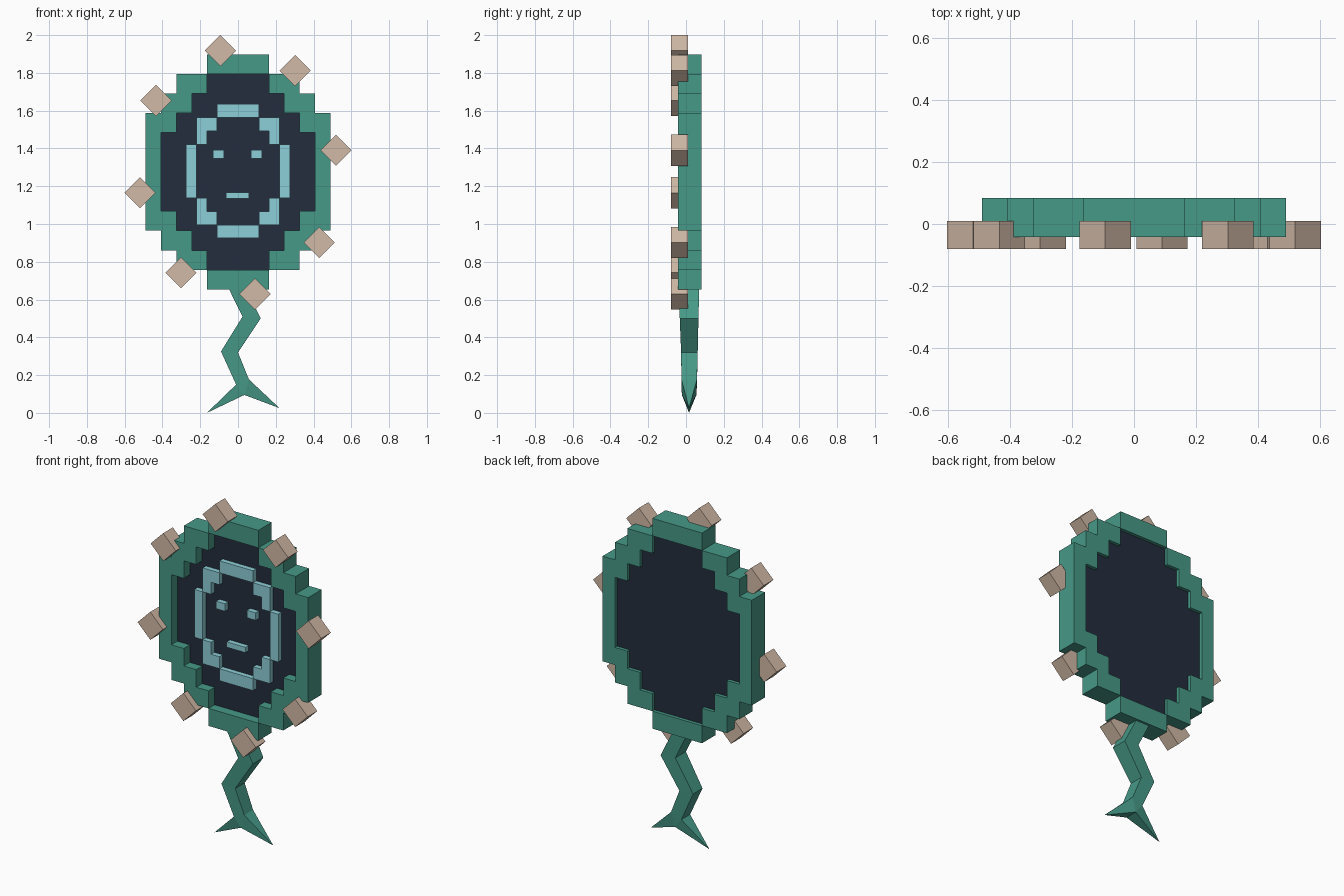
import bpy, bmesh
from math import radians
from mathutils import Matrix

cube = bpy.data.objects.get("Cube")
if cube:
    bpy.data.objects.remove(cube, do_unlink=True)


def material(name, rgb):
    m = bpy.data.materials.new(name)
    m.use_nodes = True
    m.diffuse_color = (*rgb, 1)
    m.node_tree.nodes["Principled BSDF"].inputs["Base Color"].default_value = (*rgb, 1)
    return m


green = material("sea green", (0.062, 0.32, 0.245))
navy = material("dark navy", (0.017, 0.027, 0.047))
cyan = material("pale cyan", (0.262, 0.62, 0.68))
tan = material("warm tan", (0.64, 0.49, 0.38))


def finish(bm, name, mat):
    mesh = bpy.data.meshes.new(name)
    bm.to_mesh(mesh)
    bm.free()
    mesh.materials.append(mat)
    ob = bpy.data.objects.new(name, mesh)
    bpy.context.collection.objects.link(ob)
    return ob


def box(name, mat, centre, size, turn=0):
    bm = bmesh.new()
    bmesh.ops.create_cube(bm, size=1, matrix=Matrix.Translation(centre)
                          @ Matrix.Rotation(radians(turn), 4, "Y")
                          @ Matrix.Diagonal((*size, 1)))
    return finish(bm, name, mat)


def pixels(name, mat, spans, px, pz, z0, y0, y1):
    """Pixel-art slab. Spans give (inner, outer) columns of the lower rows;
    they are mirrored left to right and bottom to top."""
    rows = spans + spans[::-1]
    cells = {(c, r) for r, (a, b) in enumerate(rows)
             for k in range(a, b) for c in (k, -k - 1)}
    bm = bmesh.new()
    cache = {}

    def vert(c, r, y):
        if (c, r, y) not in cache:
            cache[c, r, y] = bm.verts.new((c * px, y, z0 + r * pz))
        return cache[c, r, y]

    for c, r in sorted(cells):
        corners = [(c, r), (c + 1, r), (c + 1, r + 1), (c, r + 1)]
        bm.faces.new([vert(*p, y0) for p in corners])
        bm.faces.new([vert(*p, y1) for p in reversed(corners)])
        # side walls only where the neighbouring pixel is empty
        neighbours = [(c, r - 1), (c + 1, r), (c, r + 1), (c - 1, r)]
        for i, n in enumerate(neighbours):
            if n not in cells:
                p, q = corners[i], corners[(i + 1) % 4]
                bm.faces.new([vert(*q, y0), vert(*p, y0), vert(*p, y1), vert(*q, y1)])
    return finish(bm, name, mat)


# Stepped frame and the recessed panel it holds
frame = [(0, 2), (2, 4), (3, 5), (4, 6), (5, 6), (5, 6)]
panel = [(0, 0)] + [(0, a) for a, b in frame[1:]]
pixels("frame", green, frame, 0.0815, 0.1038, 0.653, -0.042, 0.083)
pixels("panel", navy, panel, 0.0815, 0.1038, 0.653, 0.014, 0.063)

# Raised face: outline, eyes and mouth
outline = [(0, 2), (2, 4), (3, 4), (4, 5), (4, 5)]
pixels("face_outline", cyan, outline, 0.055, 0.071, 0.925, -0.016, 0.02)
for side, x in (("right", -0.103), ("left", 0.098)):
    box(side + "_eye", cyan, (x, 0.002, 1.368), (0.058, 0.036, 0.045))
box("mouth", cyan, (-0.002, 0.002, 1.152), (0.122, 0.036, 0.032))

# Diamond-turned studs around the rim
studs = [(-0.093, 1.918), (0.302, 1.812), (0.519, 1.39), (0.43, 0.902),
         (0.09, 0.63), (-0.302, 0.742), (-0.519, 1.165), (-0.434, 1.654)]
for i, (x, z) in enumerate(studs):
    box(f"stud_{i + 1}", tan, (x, -0.035, z), (0.117, 0.09, 0.117), 45)

# Zigzag stem: left point, right point, front and back depth per section
sections = [((-0.07, 0.7), (0.02, 0.7), -0.038, 0.071),
            ((0.024, 0.51), (0.12, 0.5), -0.033, 0.066),
            ((-0.09, 0.325), (0.0, 0.32), -0.026, 0.062),
            ((-0.01, 0.15), (0.058, 0.177), -0.024, 0.058)]
bm = bmesh.new()
rings = []
for (xl, zl), (xr, zr), f, b in sections:
    rings.append([bm.verts.new(p) for p in
                  ((xl, f, zl), (xr, f, zr), (xr, b, zr), (xl, b, zl))])
bm.faces.new(rings[0])
for up, low in zip(rings, rings[1:]):
    for i in range(4):
        j = (i + 1) % 4
        bm.faces.new((up[i], low[i], low[j], up[j]))

# Two pointed roots splitting from the bottom of the stem
lf, rf, rb, lb = rings[-1]
cf, cb = (bm.verts.new((0.034, y, 0.095)) for y in (-0.022, 0.055))
bm.faces.new((lf, cf, rf))
bm.faces.new((lb, rb, cb))
for front, back, tip in ((lf, lb, (-0.165, 0.016, 0.0)), (rf, rb, (0.22, 0.016, 0.025))):
    t = bm.verts.new(tip)
    loop = [front, cf, cb, back]
    for i in range(4):
        bm.faces.new((loop[i], loop[(i + 1) % 4], t))
bmesh.ops.recalc_face_normals(bm, faces=bm.faces)
finish(bm, "stem", green)
